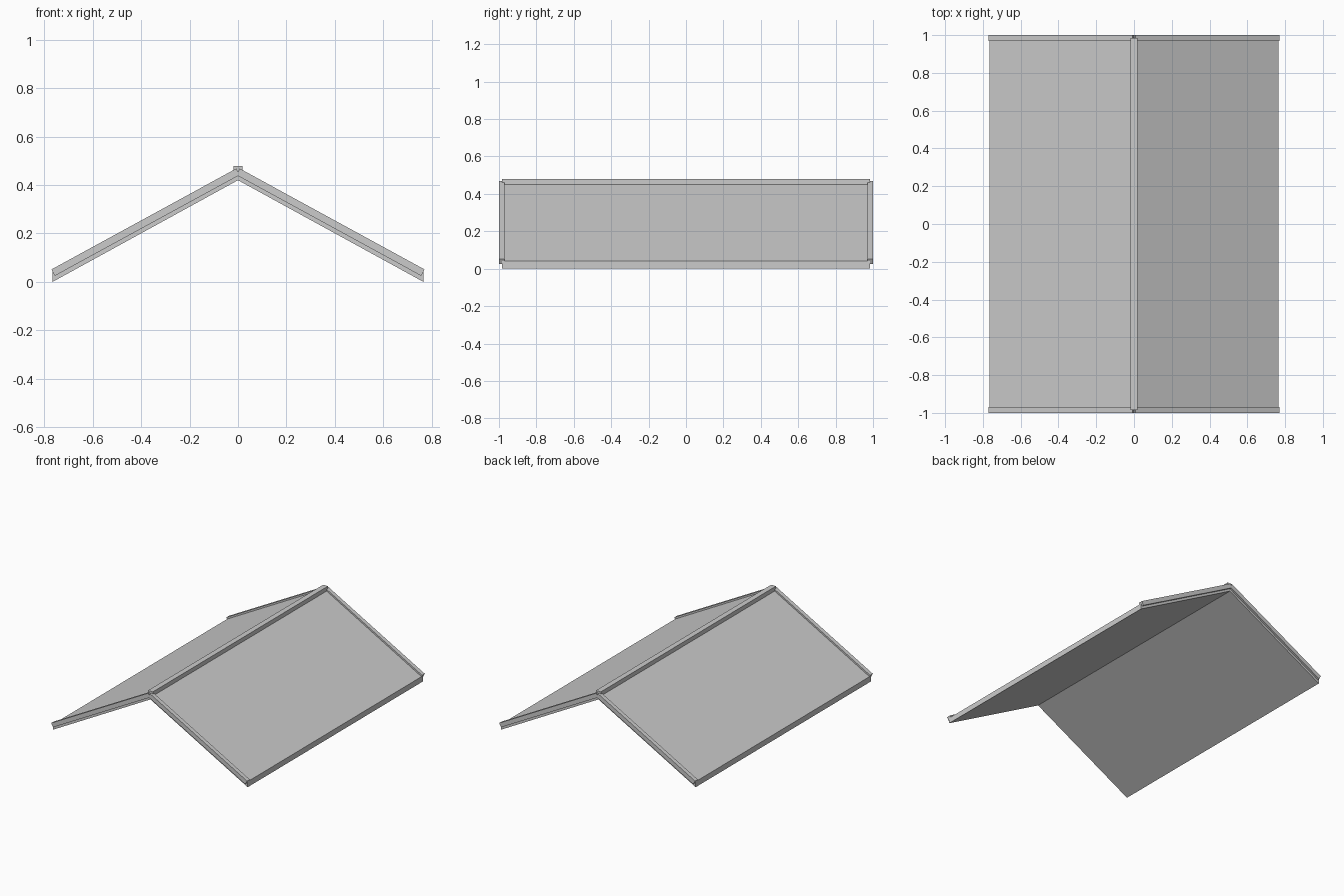
import bpy
from mathutils import Vector

cube = bpy.data.objects.get("Cube")
if cube:
    bpy.data.objects.remove(cube, do_unlink=True)

# One plain grey for the whole roof
grey = bpy.data.materials.new("roof grey")
grey.use_nodes = True
colour = (0.6, 0.6, 0.6, 1)
grey.diffuse_color = colour
grey.node_tree.nodes["Principled BSDF"].inputs["Base Color"].default_value = colour


def extrude_profile(name, profile, y0, y1):
    """Closed prism from an (x, z) outline listed anticlockwise seen from the front."""
    n = len(profile)
    verts = [(x, y, z) for y in (y0, y1) for x, z in profile]
    faces = [tuple(range(n)), tuple(reversed(range(n, 2 * n)))]
    faces += [(i, i + n, (i + 1) % n + n, (i + 1) % n) for i in range(n)]
    mesh = bpy.data.meshes.new(name)
    mesh.from_pydata(verts, [], faces)
    mesh.materials.append(grey)
    obj = bpy.data.objects.new(name, mesh)
    bpy.context.collection.objects.link(obj)
    return obj


HALF = 0.766        # half span of the roof
RISE = 0.42         # height of the underside at the ridge
THICK = 0.04        # vertical slab thickness
LENGTH = 0.985      # half length of slabs and ridge cap

# Sloping slabs, meeting at the ridge with plumb-cut eaves
for side, s in (("left", 1), ("right", -1)):
    outline = [(0, RISE), (s * HALF, 0), (s * HALF, THICK), (0, RISE + THICK)]
    extrude_profile(side + "_roof_slab", outline[::s], -LENGTH, LENGTH)

# Square-cut trim boards along the gable ends
top, foot = Vector((0, 0.455)), Vector((0.764, 0.038))
along = (foot - top).normalized()
normal = Vector((-along.y, along.x)) * 0.015
corners = [top - normal, foot - normal, foot + normal, top + normal]
for end, y0, y1 in (("front", -1, -0.97), ("back", 0.97, 1)):
    for side, s in (("left", 1), ("right", -1)):
        outline = [(s * c.x, c.y) for c in corners]
        extrude_profile(f"{end}_{side}_trim", outline[::s], y0, y1)

# Ridge cap
w = 0.019
extrude_profile("ridge_cap", [(-w, 0.449), (w, 0.449), (w, 0.479), (-w, 0.479)],
                -LENGTH, LENGTH)
